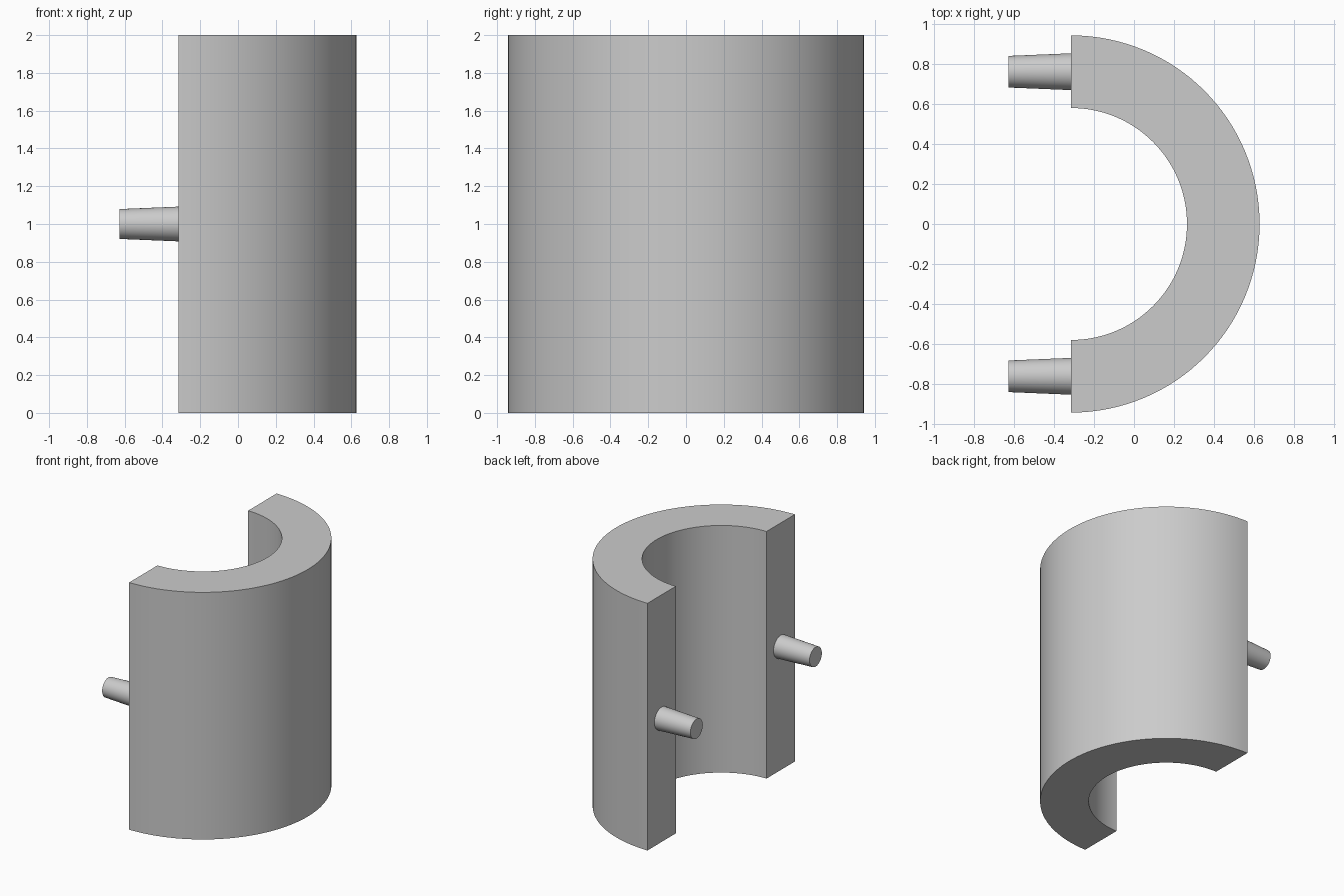
import bpy, bmesh, math
from mathutils import Matrix

HEIGHT = 2.0
OUTER, INNER = 0.943, 0.58
FLAT_X = -0.315       # plane of the two flat mating faces
SEGMENTS = 64

cube = bpy.data.objects.get("Cube")
if cube:
    bpy.data.objects.remove(cube, do_unlink=True)

grey = bpy.data.materials.new("plain_grey")
grey.use_nodes = True
grey.diffuse_color = (0.6, 0.6, 0.6, 1)
grey.node_tree.nodes["Principled BSDF"].inputs["Base Color"].default_value = (0.6, 0.6, 0.6, 1)


def add_object(name, bm):
    bmesh.ops.recalc_face_normals(bm, faces=bm.faces)
    mesh = bpy.data.meshes.new(name)
    bm.to_mesh(mesh)
    bm.free()
    mesh.materials.append(grey)
    obj = bpy.data.objects.new(name, mesh)
    bpy.context.collection.objects.link(obj)
    bpy.ops.object.select_all(action='DESELECT')
    obj.select_set(True)
    bpy.context.view_layer.objects.active = obj
    bpy.ops.object.shade_smooth_by_angle(angle=math.radians(30))
    return obj


# Half shell: wall rectangle swept through a half turn, closed at both ends
bm = bmesh.new()
rings = []
for i in range(SEGMENTS + 1):
    a = math.pi * (i / SEGMENTS - 0.5)
    rings.append([bm.verts.new((FLAT_X + r * math.cos(a), r * math.sin(a), z))
                  for r, z in ((INNER, 0), (OUTER, 0), (OUTER, HEIGHT), (INNER, HEIGHT))])
for here, there in zip(rings, rings[1:]):
    for k in range(4):
        n = (k + 1) % 4
        bm.faces.new((here[k], here[n], there[n], there[k]))
bm.faces.new(rings[0])
bm.faces.new(rings[-1])
add_object("half_shell", bm)

# Tapered locating pegs in the middle of each flat face
PEG_LENGTH = 0.313
for name, side in (("front_peg", -1), ("back_peg", 1)):
    bm = bmesh.new()
    place = (Matrix.Translation((FLAT_X - PEG_LENGTH / 2, side * (OUTER + INNER) / 2, 1.0))
             @ Matrix.Rotation(-math.pi / 2, 4, 'Y'))
    bmesh.ops.create_cone(bm, cap_ends=True, segments=48, radius1=0.092,
                          radius2=0.079, depth=PEG_LENGTH, matrix=place)
    add_object(name, bm)
